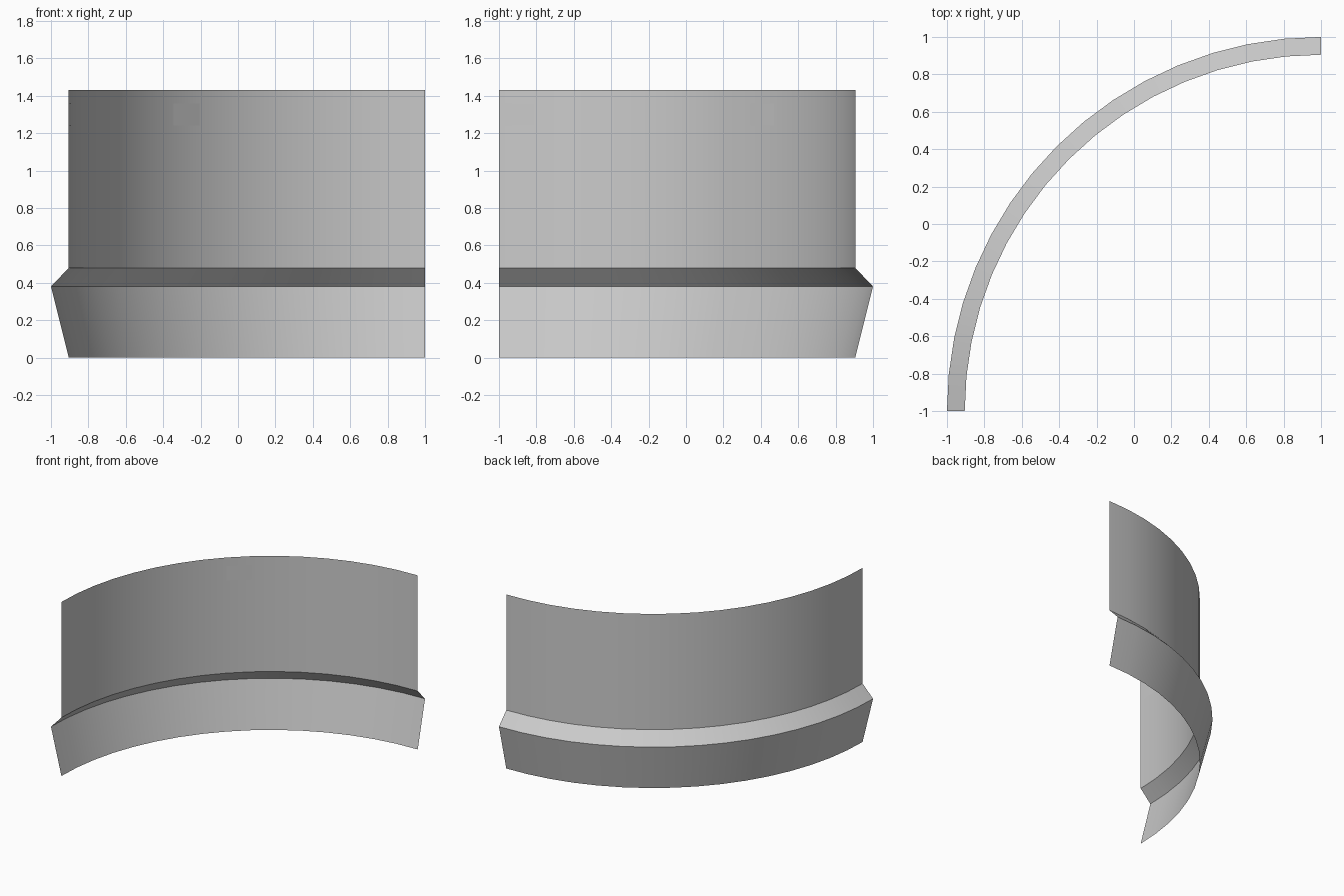
import bpy, bmesh, math

if "Cube" in bpy.data.objects:
    bpy.data.objects.remove(bpy.data.objects["Cube"])

SEGMENTS = 16
CENTRE = (1.0, -1.0)


def point(radius, step, z):
    a = math.radians(90 + 90 * step / SEGMENTS)
    return (CENTRE[0] + radius * math.cos(a), CENTRE[1] + radius * math.sin(a), z)


grey = bpy.data.materials.new("plain grey")
grey.diffuse_color = (0.6, 0.6, 0.6, 1)
grey.use_nodes = True
grey.node_tree.nodes["Principled BSDF"].inputs["Base Color"].default_value = grey.diffuse_color


# Sweep an open profile of (radius, height) around part of the quarter arc
def sweep(name, profile, first, last):
    bm = bmesh.new()
    rows = [[bm.verts.new(point(r, k, z)) for r, z in profile]
            for k in range(first, last + 1)]
    for a, b in zip(rows, rows[1:]):
        for j in range(len(profile) - 1):
            bm.faces.new((a[j], a[j + 1], b[j + 1], b[j]))
    mesh = bpy.data.meshes.new(name)
    bm.to_mesh(mesh)
    bm.free()
    mesh.materials.append(grey)
    obj = bpy.data.objects.new(name, mesh)
    bpy.context.collection.objects.link(obj)
    return obj


# Curved wall sheet with a flared kerb at the base
wall = sweep("curved_wall", [(1.905, 0), (2.0, 0.38), (1.905, 0.48), (1.905, 1.43)], 0, SEGMENTS)
bpy.context.view_layer.objects.active = wall
wall.select_set(True)
bpy.ops.object.shade_smooth_by_angle(angle=math.radians(30))

# Small flat panels on the inner face
for name, k in (("middle_panel", 7), ("end_panel", 15)):
    sweep(name, [(1.902, 1.24), (1.902, 1.36)], k, k + 1)
